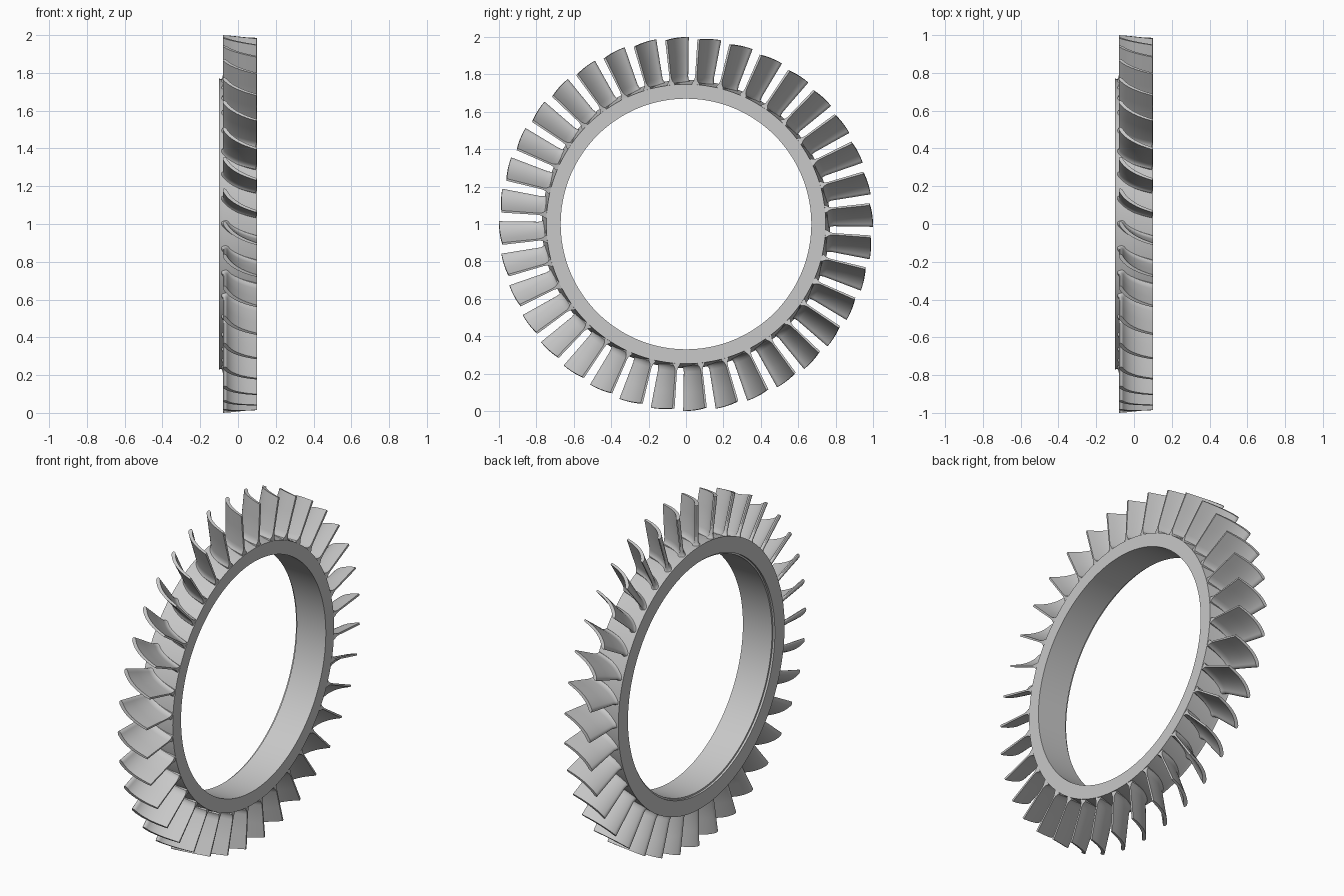
import bpy, bmesh, math
from mathutils import Vector

cube = bpy.data.objects.get("Cube")
if cube:
    bpy.data.objects.remove(cube, do_unlink=True)

BLADES = 36

metal = bpy.data.materials.new("light_grey_metal")
metal.use_nodes = True
grey = (0.58, 0.58, 0.58, 1)
metal.diffuse_color = grey
metal.node_tree.nodes["Principled BSDF"].inputs["Base Color"].default_value = grey


def finish(name, bm, angle):
    bmesh.ops.remove_doubles(bm, verts=bm.verts, dist=0.0002)
    bmesh.ops.recalc_face_normals(bm, faces=bm.faces)
    mesh = bpy.data.meshes.new(name)
    bm.to_mesh(mesh)
    bm.free()
    obj = bpy.data.objects.new(name, mesh)
    bpy.context.collection.objects.link(obj)
    mesh.materials.append(metal)
    bpy.ops.object.select_all(action='DESELECT')
    obj.select_set(True)
    bpy.context.view_layer.objects.active = obj
    bpy.ops.object.shade_smooth_by_angle(angle=math.radians(angle))
    return obj


def polar(x, r, a):
    return Vector((x, r * math.cos(a), 1 + r * math.sin(a)))


def loft(bm, loops, closed):
    pairs = list(zip(loops, loops[1:] + loops[:1])) if closed else list(zip(loops, loops[1:]))
    for a, b in pairs:
        for i in range(len(a)):
            j = (i + 1) % len(a)
            bm.faces.new((a[i], a[j], b[j], b[i]))


# Hub ring: a closed profile (x, radius) swept round the x axis
profile = [(0.1, 0.67), (0.1, 0.747), (-0.08, 0.765), (-0.1, 0.77),
           (-0.1, 0.68), (-0.088, 0.68), (-0.088, 0.67)]
bm = bmesh.new()
steps = 144
loft(bm, [[bm.verts.new(polar(x, r, math.tau * k / steps)) for x, r in profile]
          for k in range(steps)], True)
finish("hub_ring", bm, 25)

# Blade camber line as a quadratic curve in (axial, tangential) space
P0, P1, P2 = Vector((-0.075, -0.015)), Vector((-0.045, 0.065)), Vector((0.1, 0.107))


def section(flare):
    """Airfoil outline, widened by flare for the root fillet."""
    upper, lower = [], []
    n = 14
    for i in range(n + 1):
        s = (i / n) ** 1.6
        c = P0 * (1 - s) ** 2 + P1 * 2 * s * (1 - s) + P2 * s * s
        d = ((P1 - P0) * (1 - s) + (P2 - P1) * s).normalized()
        normal = Vector((-d.y, d.x))
        half = 0.011 * math.sqrt(min(1, s / 0.08)) * (1 - 0.45 * s) + flare
        c -= d * flare * 0.6 * (1 - s) ** 6
        for side, sign in ((upper, 1), (lower, -1)):
            p = c + normal * half * sign
            side.append((max(-0.098, min(0.1, p.x)), p.y))
    return upper + lower[::-1]


# Blades: lofted from the flared root out to the slightly conical tip
bm = bmesh.new()
fillet = [(0.735, 0.02), (0.757, 0.018), (0.764, 0.01), (0.774, 0.004), (0.79, 0)]
for k in range(BLADES):
    base = math.tau * k / BLADES
    loops = []
    for r, flare in fillet + [(0.9, 0), (1.0, 0)]:
        loops.append([bm.verts.new(polar(
            x, r - (0.07 * (x + 0.08) if r == 1 else 0), base + t))
            for x, t in section(flare)])
    loft(bm, loops, False)
    bm.faces.new(loops[0])
    bm.faces.new(loops[-1])
finish("blades", bm, 35)
